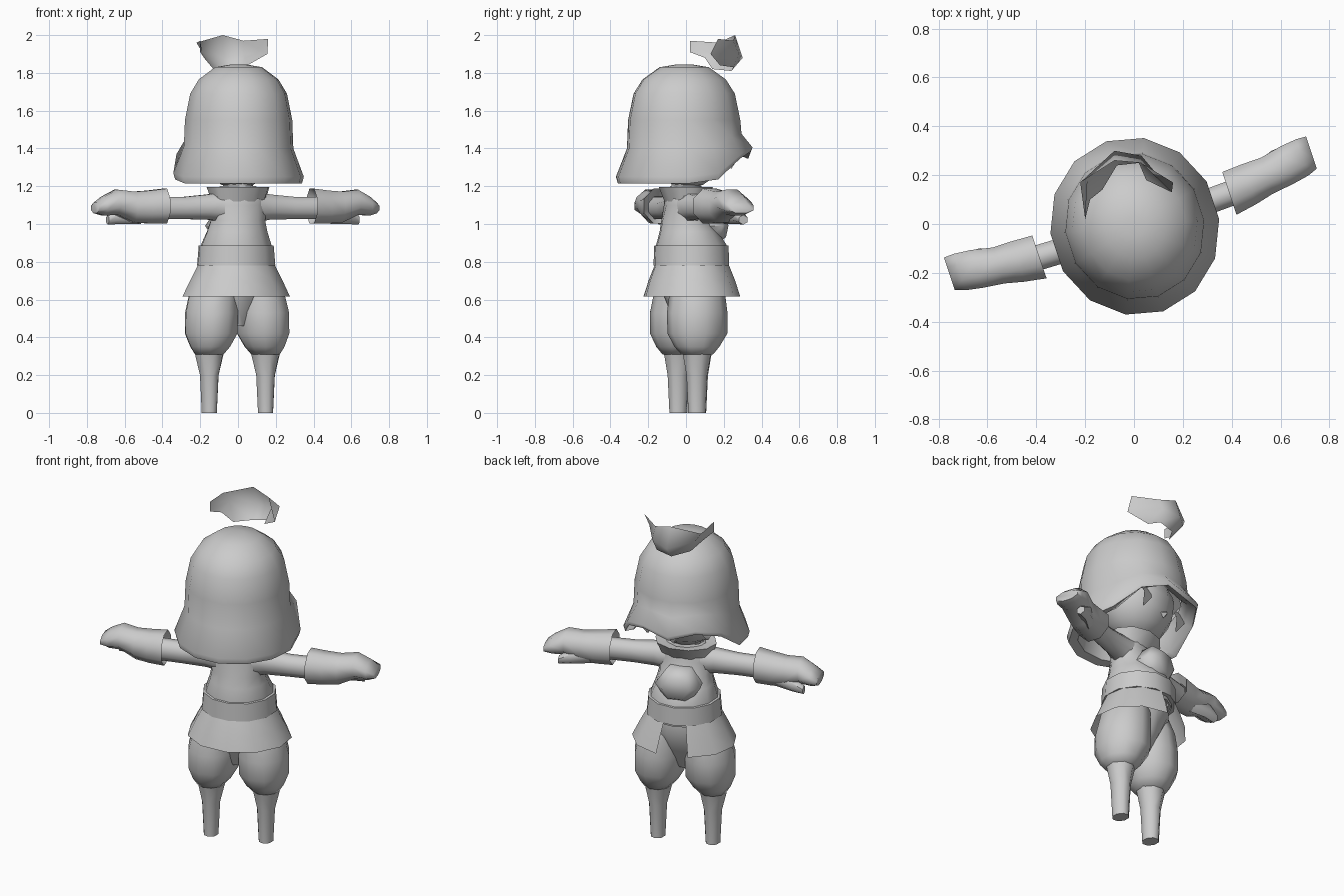
import bpy
import bmesh
from math import sin, cos, radians, pi, tau

cube = bpy.data.objects.get("Cube")
if cube:
    bpy.data.objects.remove(cube, do_unlink=True)

TURN = radians(18.5)   # the whole figure is turned slightly about z
grey = bpy.data.materials.new("plain_grey")
grey.use_nodes = True
grey.diffuse_color = (0.6, 0.6, 0.6, 1)
grey.node_tree.nodes["Principled BSDF"].inputs["Base Color"].default_value = (0.6, 0.6, 0.6, 1)


def finish(name, bm, mirror=False, sharp=60, turn=TURN):
    bmesh.ops.recalc_face_normals(bm, faces=bm.faces)
    mesh = bpy.data.meshes.new(name)
    bm.to_mesh(mesh)
    bm.free()
    ob = bpy.data.objects.new(name, mesh)
    bpy.context.collection.objects.link(ob)
    mesh.materials.append(grey)
    ob.rotation_euler.z = turn
    bpy.ops.object.select_all(action='DESELECT')
    ob.select_set(True)
    bpy.context.view_layer.objects.active = ob
    bpy.ops.object.shade_smooth_by_angle(angle=radians(sharp))
    if mirror:
        ob.modifiers.new("mirror", 'MIRROR').use_mirror_merge = False


def skin(rows, closed=True, caps=(False, False)):
    """Bridge rows of points with quads."""
    bm = bmesh.new()
    rings = [[bm.verts.new(p) for p in row] for row in rows]
    n = len(rings[0])
    for a, b in zip(rings, rings[1:]):
        for i in range(n if closed else n - 1):
            j = (i + 1) % n
            bm.faces.new((a[i], a[j], b[j], b[i]))
    for use, ring in zip(caps, (rings[0], rings[-1])):
        if use:
            bm.faces.new(ring)
    return bm


def upright(rings, n=10, start=0.0, sweep=tau):
    """Rows of ellipses (cx, cy, z, rx, ry) stacked along z."""
    steps = n if sweep == tau else n - 1
    angles = [start + sweep * i / steps for i in range(n)]
    return [[(cx + rx * cos(a), cy + ry * sin(a), z) for a in angles]
            for cx, cy, z, rx, ry in rings]


def sideways(rings, n=8):
    """Rows of ellipses (x, cy, cz, ry, rz) strung along x."""
    return [[(x, cy + ry * cos(tau * (i + .5) / n), cz + rz * sin(tau * (i + .5) / n))
             for i in range(n)] for x, cy, cz, ry, rz in rings]


# hair: a full dome with a flared rim that lifts over the face, dipping mid-brow
dome = [(1.845, .04, 0), (1.83, .13, 0), (1.765, .22, 0), (1.69, .267, 0), (1.55, .296, 0),
        (1.4, .302, .06), (1.25, .36, .12), (1.215, .35, .13),
        (1.225, .3, .14), (1.38, .27, .05)]
rows = []
for z, r, lift in dome:
    row = []
    for i in range(14):
        a = tau * (i + .5) / 14
        t = min(1, max(0, (sin(a) - .15) / .45))
        if .85 < sin(a) < .95:
            t = 1.3
        row.append((r * .96 * cos(a), r * 1.02 * sin(a) - .01, z + lift * t))
    rows.append(row)
finish("hair", skin(rows, caps=(True, False)), sharp=65)

# bangs hanging over the forehead
for k, x in enumerate((-.17, 0, .17)):
    y = .25 - abs(x) * .5
    bm = skin([[(x - .07, y, 1.42), (x + .07, y, 1.42)],
               [(x - .04, y + .03, 1.35), (x + .04, y + .03, 1.35)],
               [(x - .005, y, 1.29), (x + .005, y, 1.29)]], closed=False)
    finish("bang_%d" % k, bm)

# head, nose and neck
bm = bmesh.new()
bmesh.ops.create_uvsphere(bm, u_segments=12, v_segments=8, radius=1)
for v in bm.verts:
    v.co = (v.co.x * .225, v.co.y * .21 + .01, v.co.z * .22 + 1.41)
finish("head", bm)
bm = bmesh.new()
bmesh.ops.create_cone(bm, segments=4, radius1=.025, radius2=.005, depth=.05, cap_ends=True)
for v in bm.verts:
    v.co = (v.co.x, .2 + v.co.z * .5, 1.31 + v.co.y)
finish("nose", bm)
finish("neck", skin(upright([(0, 0, 1.1, .09, .08), (0, 0, 1.28, .08, .08)], 8)))

# floating curved tuft at the crown
tuft = [
    [(-.2, .02, 1.97), (-.22, .17, 1.96), (-.08, .26, 2.0), (.03, .25, 1.97), (.16, .17, 1.98)],
    [(-.2, .02, 1.91), (-.19, .19, 1.91), (-.08, .3, 1.88), (.03, .28, 1.9), (.155, .13, 1.9)],
    [(-.18, .1, 1.88), (-.13, .14, 1.82), (-.07, .24, 1.81), (.02, .25, 1.83), (.05, .18, 1.84)],
]
finish("crown_tuft", skin(tuft, closed=False), turn=0)

# torso flaring into the belt, soft collar
finish("torso", skin(upright([(0, .03, .76, .18, .18), (0, .03, .89, .19, .19),
                              (0, .015, .96, .165, .155), (0, 0, 1.02, .15, .13),
                              (0, -.01, 1.1, .16, .1), (0, -.01, 1.16, .155, .095),
                              (0, 0, 1.2, .1, .08)], 12)))
finish("collar", skin(upright([(0, -.01, 1.12, .15, .1), (0, 0, 1.195, .175, .14),
                               (0, 0, 1.19, .1, .09)], 10)), sharp=80)
finish("belt", skin(upright([(0, .03, .78, .17, .16), (0, .03, .78, .213, .203),
                             (0, .03, .885, .203, .2), (0, .03, .89, .17, .17)], 12)), sharp=60)

# six-sided chest pouch
finish("chest_pouch", skin([[(r * cos(tau * i / 6), y, .99 + r * .85 * sin(tau * i / 6))
                             for i in range(6)]
                            for y, r in ((.08, .12), (.16, .13), (.21, .08))], caps=(True, True)))

# coat skirt, split at the front
gap = radians(18)
rows = upright([(0, .03, .785, .205, .197), (0, .03, .7, .25, .23), (0, .03, .615, .292, .255)],
               11, pi / 2 + gap, tau - 2 * gap)
finish("coat_skirt", skin(rows, closed=False))

# hips, puffy trousers and thin legs
finish("hips", skin(upright([(0, .025, .79, .17, .16), (0, .025, .7, .19, .17),
                             (0, .02, .58, .12, .12), (0, .015, .46, .04, .07)], 10),
                    caps=(False, True)))
finish("trouser_leg", skin(upright([
    (.1, .02, .74, .1, .12), (.128, .02, .64, .132, .148), (.142, .015, .53, .144, .162),
    (.145, .015, .42, .142, .16), (.152, .01, .35, .108, .12), (.157, .01, .31, .078, .085)], 10),
    caps=(True, True)), mirror=True)
finish("lower_leg", skin(upright([
    (.155, .01, .36, .09, .09), (.157, .01, .3, .077, .078), (.157, .01, .2, .052, .06),
    (.157, .01, 0, .042, .05)], 8), caps=(False, True)), mirror=True)

# sleeves, cuffed mitten gloves, thumbs
finish("sleeve", skin(sideways([(.1, -.01, 1.09, .08, .085), (.17, -.01, 1.09, .065, .072),
                                (.3, -.01, 1.085, .056, .064), (.46, -.005, 1.085, .056, .064)])),
       mirror=True)
finish("glove", skin(sideways([
    (.46, 0, 1.09, .055, .06), (.41, -.005, 1.095, .1, .1), (.5, .005, 1.09, .094, .094),
    (.58, .015, 1.09, .084, .088), (.67, .03, 1.115, .088, .072),
    (.74, .04, 1.095, .085, .054), (.782, .047, 1.085, .075, .03)]), caps=(False, True)),
    mirror=True, sharp=70)
finish("thumb", skin(sideways([
    (.53, .035, 1.06, .04, .06), (.63, .075, 1.045, .036, .045),
    (.7, .085, 1.022, .028, .025)], 6), caps=(True, True)), mirror=True)
